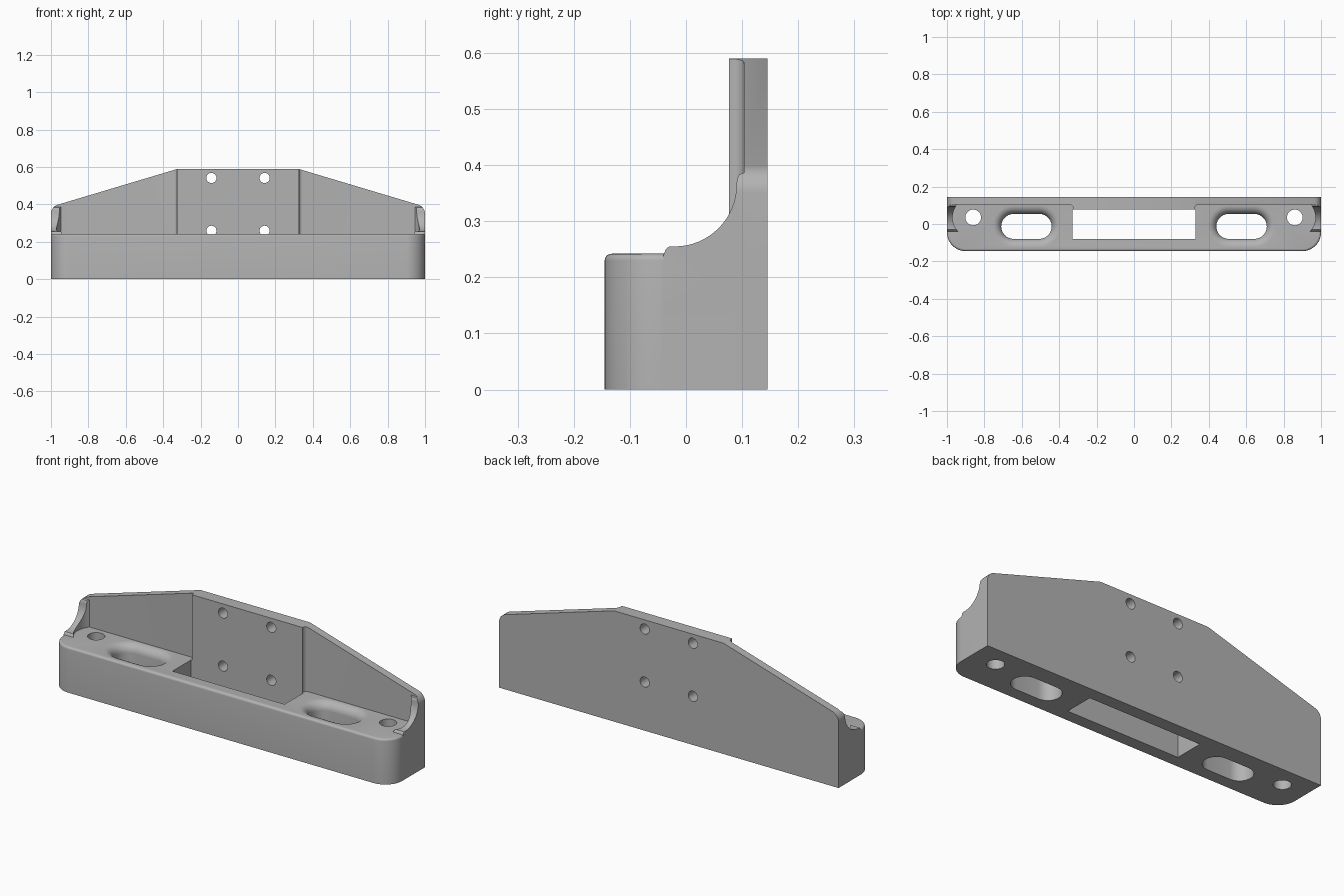
import bpy, bmesh, math
from mathutils import Vector

if "Cube" in bpy.data.objects:
    bpy.data.objects.remove(bpy.data.objects["Cube"])

grey = bpy.data.materials.new("light grey plastic")
grey.diffuse_color = (0.45, 0.45, 0.45, 1)
grey.use_nodes = True
grey.node_tree.nodes["Principled BSDF"].inputs["Base Color"].default_value = grey.diffuse_color


def arc(cx, cy, r, a0, a1, n=10):
    return [(cx + r * math.cos(math.radians(a0 + (a1 - a0) * i / n)),
             cy + r * math.sin(math.radians(a0 + (a1 - a0) * i / n))) for i in range(n + 1)]


def loft(name, rings):
    """Closed solid through a list of rings of 3D points."""
    bm = bmesh.new()
    loops = [[bm.verts.new(p) for p in ring] for ring in rings]
    n = len(loops[0])
    for a, b in zip(loops, loops[1:]):
        for i in range(n):
            j = (i + 1) % n
            bm.faces.new((a[i], a[j], b[j], b[i]))
    bm.faces.new(loops[0][::-1])
    bm.faces.new(loops[-1])
    bmesh.ops.recalc_face_normals(bm, faces=bm.faces[:])
    mesh = bpy.data.meshes.new(name)
    bm.to_mesh(mesh)
    bm.free()
    mesh.materials.append(grey)
    ob = bpy.data.objects.new(name, mesh)
    bpy.context.collection.objects.link(ob)
    return ob


def extrude(name, pts, axis, lo, hi):
    """Extrude a 2D profile along x (y,z), y (x,z) or z (x,y)."""
    put = {"x": lambda p, t: (t, p[0], p[1]),
           "y": lambda p, t: (p[0], t, p[1]),
           "z": lambda p, t: (p[0], p[1], t)}[axis]
    return loft(name, [[put(p, t) for p in pts] for t in (lo, hi)])


def boolean(ob, other, op):
    mod = ob.modifiers.new("bool", "BOOLEAN")
    mod.operation, mod.object, mod.solver = op, other, "EXACT"
    bpy.context.view_layer.objects.active = ob
    bpy.ops.object.modifier_apply(modifier=mod.name)
    bpy.data.objects.remove(other)


def circle(cx, cy, r, n=32):
    return arc(cx, cy, r, 0, 360, n)[:-1]


def mirror(pts):
    """Right half outline, bottom/front first, closed with its mirror image."""
    return pts + [(-x, y) for x, y in reversed(pts)]


# back wall with its thicker centre pad, blended by small fillets
wall = extrude("mount_bracket", mirror(
    [(0.325, 0.077)] + arc(0.345, 0.083, 0.02, 180, 90, 6) + [(1, 0.103), (1, 0.145)]),
    "z", 0, 0.7)

# curved end lips, scooped for screw-head clearance
lip_profile = ([(-0.04, 0.15), (-0.04, 0.24), (-0.036, 0.25), (-0.03, 0.255)]
               + arc(-0.02, 0.365, 0.11, -90, 0, 16)
               + [(0.091, 0.375), (0.095, 0.383), (0.101, 0.386), (0.125, 0.386), (0.125, 0.15)])
for s in (-1, 1):
    lip = extrude("end_lip", lip_profile, "x", *sorted((s * 0.925, s)))
    boolean(lip, extrude("scoop", circle(s * 0.86, 0.035, 0.11, 64), "z", 0.2, 0.6), "DIFFERENCE")
    boolean(wall, lip, "UNION")

# trim to the sloped outline with rounded outer corners
outline = mirror([(1, 0), (1, 0.35)] + arc(0.95, 0.35, 0.05, 8, 73, 8) + [(0.322, 0.59)])
boolean(wall, extrude("outline", outline, "y", -0.3, 0.3), "INTERSECT")

# base block with rounded front corners and a softened top edge
R = 0.012
def base_ring(inset, z):
    pts = mirror(arc(0.9, -0.045, 0.1 - inset, -90, 0, 12) + [(1 - inset, 0.145 - inset)])
    return [(x, y, z) for x, y in pts]
rings = [base_ring(0, 0)]
for i in range(6):
    a = math.radians(18 * i)
    rings.append(base_ring(R * (1 - math.cos(a)), 0.242 - R + R * math.sin(a)))
boolean(wall, loft("base", rings), "UNION")

# central cable opening
boolean(wall, extrude("opening", mirror([(0.33, -0.08), (0.33, 0.077)]), "z", -0.1, 0.3), "DIFFERENCE")

# flared oblong slots and round screw holes in the base
def slot_ring(s, off, z):
    r = 0.067 + off
    pts = arc(s * 0.575 + 0.068, -0.013, r, -90, 90, 14) + arc(s * 0.575 - 0.068, -0.013, r, 90, 270, 14)
    return [(x, y, z) for x, y in pts]
F = 0.045
for s in (-1, 1):
    rings = [slot_ring(s, 0, -0.1)]
    for i in range(9):
        a = math.radians(88 - 11 * i)
        rings.append(slot_ring(s, F * (1 - math.sin(a)), 0.242 - F + F * math.cos(a)))
    rings.append(slot_ring(s, F, 0.243))
    boolean(wall, loft("slot", rings), "DIFFERENCE")
    boolean(wall, extrude("screw_hole", circle(s * 0.86, 0.035, 0.042), "z", -0.1, 0.3), "DIFFERENCE")
    # holes through the centre pad
    for z in (0.259, 0.541):
        boolean(wall, extrude("pad_hole", circle(s * 0.142, z, 0.027), "y", 0.02, 0.3), "DIFFERENCE")

# smooth shading with crisp edges
bpy.ops.object.select_all(action="DESELECT")
wall.select_set(True)
bpy.context.view_layer.objects.active = wall
bpy.ops.object.shade_smooth_by_angle(angle=math.radians(30))
